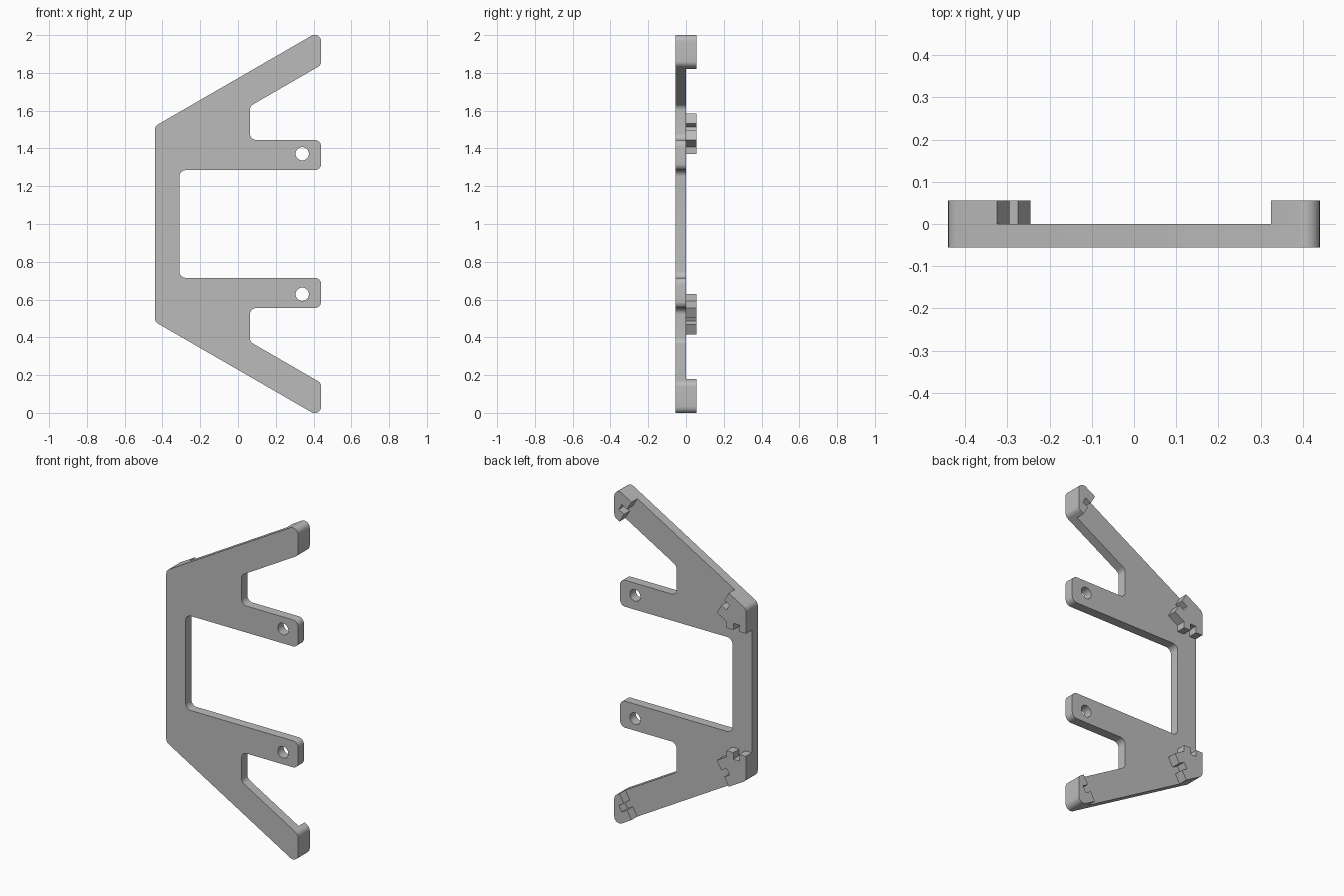
import bpy, bmesh, math
from mathutils import Vector

cube = bpy.data.objects.get("Cube")
if cube:
    bpy.data.objects.remove(cube, do_unlink=True)

grey = bpy.data.materials.new("mid grey")
grey.use_nodes = True
colour = (0.5, 0.5, 0.5, 1)
grey.diffuse_color = colour
grey.node_tree.nodes["Principled BSDF"].inputs["Base Color"].default_value = colour

HALF_X, THICK = 0.44, 0.056
FILLET = 0.034
ARM = Vector((math.cos(math.pi / 6), math.sin(math.pi / 6)))   # arm direction in x, z
ACROSS = Vector((ARM.y, -ARM.x))                               # across the arm, downwards
ARM_WIDTH, BAR_WIDTH = 0.16, 0.13
NOTCH = 0.04
TIP = Vector((HALF_X, 2.026))                                  # sharp outer corner of the upper arm


def on_arm(x, offset=0.0):
    """Point at x on the arm's upper edge, or on a line parallel to it."""
    z = TIP.y - (TIP.x - x) * ARM.y / ARM.x - offset / ARM.x
    return Vector((x, z))


def rounded(corners, steps=8):
    """Outline with each (point, radius) corner replaced by a tangent arc."""
    out = []
    for i, (p, r) in enumerate(corners):
        if not r:
            out.append(p)
            continue
        a = (corners[i - 1][0] - p).normalized()
        b = (corners[(i + 1) % len(corners)][0] - p).normalized()
        half = a.angle(b) / 2
        centre = p + (a + b).normalized() * r / math.sin(half)
        start = p + a * r / math.tan(half) - centre
        end = p + b * r / math.tan(half) - centre
        sweep = math.pi - 2 * half
        for k in range(steps + 1):
            t = k / steps
            out.append(centre + (start * math.sin((1 - t) * sweep)
                                 + end * math.sin(t * sweep)) / math.sin(sweep))
    return out


def extrude(name, outline, y0, y1):
    """Solid with the given x, z outline between two depths."""
    bm = bmesh.new()
    face = bm.faces.new([bm.verts.new((p.x, y0, p.y)) for p in outline])
    grown = bmesh.ops.extrude_face_region(bm, geom=[face])["geom"]
    moved = [g for g in grown if isinstance(g, bmesh.types.BMVert)]
    bmesh.ops.translate(bm, verts=moved, vec=(0, y1 - y0, 0))
    bmesh.ops.recalc_face_normals(bm, faces=bm.faces)
    mesh = bpy.data.meshes.new(name)
    bm.to_mesh(mesh)
    bm.free()
    obj = bpy.data.objects.new(name, mesh)
    mesh.materials.append(grey)
    bpy.context.collection.objects.link(obj)
    return obj


def flip(corners):
    """Mirror an outline about the middle height."""
    return [(Vector((p.x, 2 - p.y)), r) for p, r in reversed(corners)]


def notched(start, along, length, inward):
    """End edge with a square notch in its middle."""
    a = start + along * (length - NOTCH) / 2
    b = a + along * NOTCH
    points = [start, a, a + inward * NOTCH, b + inward * NOTCH, b, start + along * length]
    return [(p, 0) for p in points]


# Flat frame: back bar, two slanted arms and two fingers
inner_x = BAR_WIDTH - HALF_X
upper = [(Vector((inner_x, 1.285)), FILLET),
         (Vector((HALF_X, 1.285)), FILLET),
         (Vector((HALF_X, 1.445)), FILLET),
         (Vector((0.063, 1.445)), FILLET),
         (on_arm(0.063, ARM_WIDTH), FILLET),
         (on_arm(HALF_X, ARM_WIDTH), FILLET),
         (TIP, FILLET),
         (on_arm(-HALF_X), FILLET)]
frame = extrude("frame_plate", rounded(upper + flip(upper)), -THICK, 0)

# Bolt holes through the fingers
for z in (1.372, 0.628):
    circle = [Vector((0.34 + 0.035 * math.cos(k * math.tau / 40),
                      z + 0.035 * math.sin(k * math.tau / 40))) for k in range(40)]
    cutter = extrude("hole_cutter", circle, -0.2, 0.2)
    cutter.hide_render = True
    cutter.hide_set(True)
    cut = frame.modifiers.new("bolt_hole", "BOOLEAN")
    cut.object = cutter
    cut.solver = "EXACT"

# Raised notched pads on the back: elbow and arm tip
elbow = ([(on_arm(-HALF_X), FILLET)]
         + notched(on_arm(-0.325), ACROSS, ARM_WIDTH, -ARM)
         + [(on_arm(inner_x, ARM_WIDTH), 0)]
         + notched(Vector((inner_x, 1.37)), Vector((-1, 0)), BAR_WIDTH, Vector((0, 1))))
tip = (notched(on_arm(0.325), ACROSS, ARM_WIDTH, ARM)
       + [(on_arm(HALF_X, ARM_WIDTH), FILLET), (TIP, FILLET)])
parts = [frame]
for name, corners in (("elbow_pad", elbow), ("tip_pad", tip)):
    parts.append(extrude("upper_" + name, rounded(corners), 0, THICK))
    parts.append(extrude("lower_" + name, rounded(flip(corners)), 0, THICK))

# Smooth the fillets, keep the edges crisp
bpy.ops.object.select_all(action="DESELECT")
for obj in parts:
    obj.select_set(True)
bpy.context.view_layer.objects.active = frame
bpy.ops.object.shade_smooth_by_angle(angle=math.radians(30))
